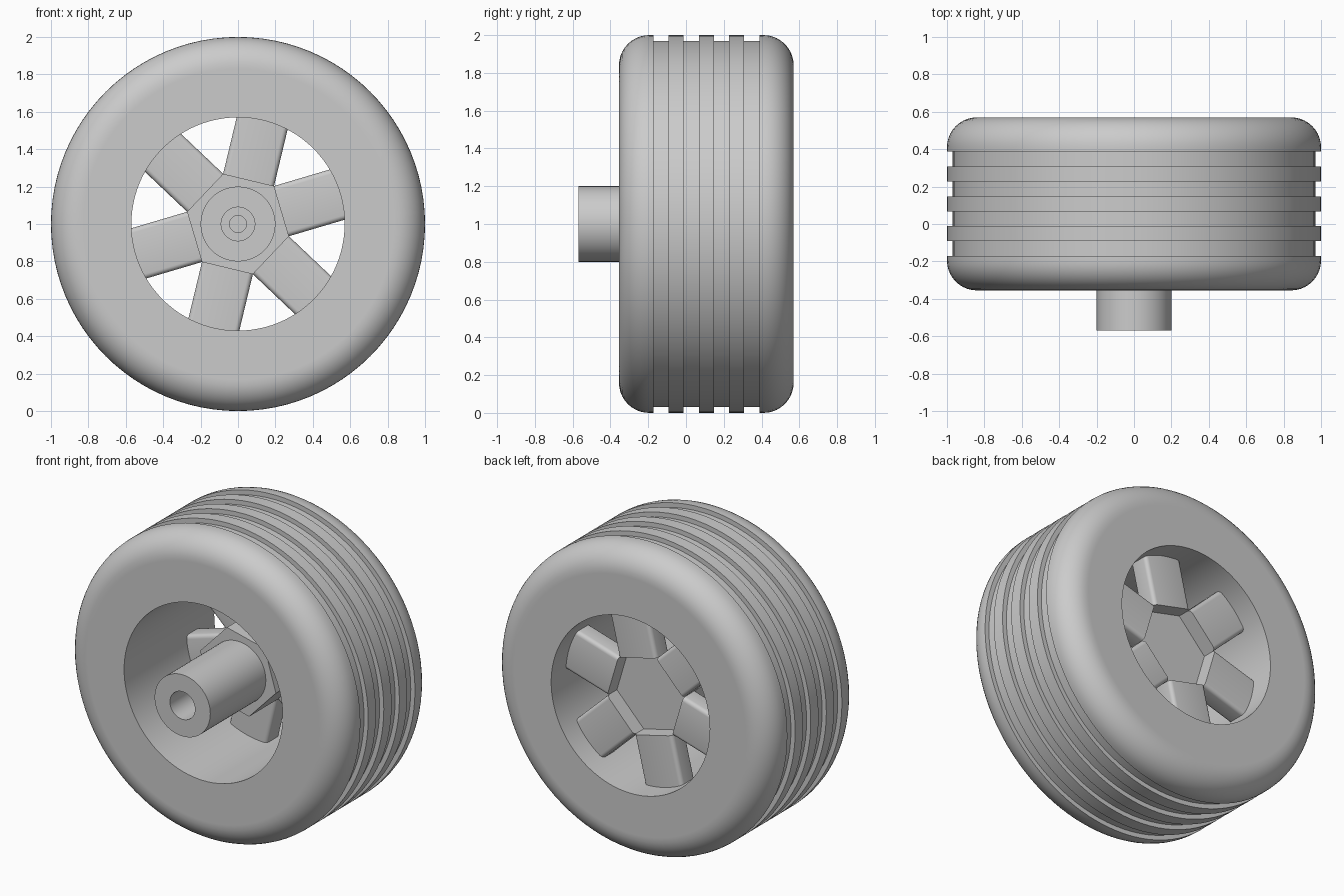
import bpy, bmesh, math
from mathutils import Matrix, Vector

if "Cube" in bpy.data.objects:
    bpy.data.objects.remove(bpy.data.objects["Cube"], do_unlink=True)

CENTRE_Z = 1.0
TILT = math.radians(76.5)        # direction of the first spoke
HUB_R = 0.28                     # hexagon corner radius
BACK, FRONT = 0.57, -0.355       # tyre side planes

grey = bpy.data.materials.new("plain_grey")
grey.use_nodes = True
grey.diffuse_color = (0.6, 0.6, 0.6, 1)
grey.node_tree.nodes["Principled BSDF"].inputs["Base Color"].default_value = (0.6, 0.6, 0.6, 1)


def finish(name, bm):
    bmesh.ops.recalc_face_normals(bm, faces=bm.faces)
    mesh = bpy.data.meshes.new(name)
    bm.to_mesh(mesh)
    bm.free()
    mesh.materials.append(grey)
    obj = bpy.data.objects.new(name, mesh)
    bpy.context.collection.objects.link(obj)
    obj.location.z = CENTRE_Z
    bpy.ops.object.select_all(action="DESELECT")
    obj.select_set(True)
    bpy.context.view_layer.objects.active = obj
    bpy.ops.object.shade_smooth_by_angle(angle=math.radians(30))
    return obj


def lathe(name, profile, closed, steps=96):
    """Spin (radius, y) points around the axle."""
    bm = bmesh.new()
    verts = [bm.verts.new((r, y, 0)) for r, y in profile]
    pairs = list(zip(verts, verts[1:]))
    if closed:
        pairs.append((verts[-1], verts[0]))
    edges = [bm.edges.new(p) for p in pairs]
    bmesh.ops.spin(bm, geom=verts + edges, cent=(0, 0, 0), axis=(0, 1, 0),
                   angle=math.tau, steps=steps)
    bmesh.ops.remove_doubles(bm, verts=bm.verts, dist=1e-5)
    return finish(name, bm)


# Tyre: straight bore, rounded shoulders, four tread grooves
BORE, ROUND, DEPTH, BAND = 0.57, 0.16, 0.03, 0.08


def shoulder(y, sign):
    arc = []
    for i in range(11):
        a = math.pi / 2 * i / 10
        arc.append((1 - ROUND + ROUND * math.sin(a), y + sign * ROUND * (1 - math.cos(a))))
    return [(1 - ROUND - 0.01, y)] + arc


tyre = [(BORE, FRONT)] + shoulder(FRONT, 1)
for i in range(4):
    y = -0.172 + 2 * BAND * i
    tyre += [(1, y), (1 - DEPTH, y), (1 - DEPTH, y + BAND), (1, y + BAND)]
tyre += shoulder(BACK, -1)[::-1] + [(BORE, BACK)]
lathe("tyre", tyre, True)

# Axle sleeve with a stepped blind hole
lathe("axle_sleeve", [(0.2, 0.02), (0.2, -0.57), (0.09, -0.57), (0.09, -0.1),
                      (0.045, -0.1), (0.045, -0.03), (0, -0.03)], False, 64)

# Hexagonal hub block
bm = bmesh.new()
corners = [TILT + math.radians(30 + 60 * k) for k in range(6)]
face = bm.faces.new([bm.verts.new((HUB_R * math.cos(a), 0, HUB_R * math.sin(a))) for a in corners])
extruded = bmesh.ops.extrude_face_region(bm, geom=[face], use_keep_orig=True)
moved = [g for g in extruded["geom"] if isinstance(g, bmesh.types.BMVert)]
bmesh.ops.translate(bm, verts=moved, vec=(0, 0.32, 0))
finish("hub_block", bm)

# Six spokes with softened long edges
inner, outer = HUB_R * math.cos(math.pi / 6), 0.6
y0, y1 = 0.285, 0.42
for k in range(6):
    bm = bmesh.new()
    bmesh.ops.create_cube(bm, size=1)
    bmesh.ops.scale(bm, verts=bm.verts, vec=(outer - inner, y1 - y0, HUB_R))
    bmesh.ops.translate(bm, verts=bm.verts, vec=((inner + outer) / 2, (y0 + y1) / 2, 0))
    along = [e for e in bm.edges
             if abs((e.verts[0].co - e.verts[1].co).normalized().dot(Vector((1, 0, 0)))) > 0.9]
    bmesh.ops.bevel(bm, geom=along, offset=0.025, segments=4, profile=0.5, affect="EDGES")
    turn = Matrix.Rotation(-(TILT + math.radians(60 * k)), 3, "Y")
    bmesh.ops.rotate(bm, verts=bm.verts, cent=(0, 0, 0), matrix=turn)
    finish(f"spoke_{k + 1}", bm)
